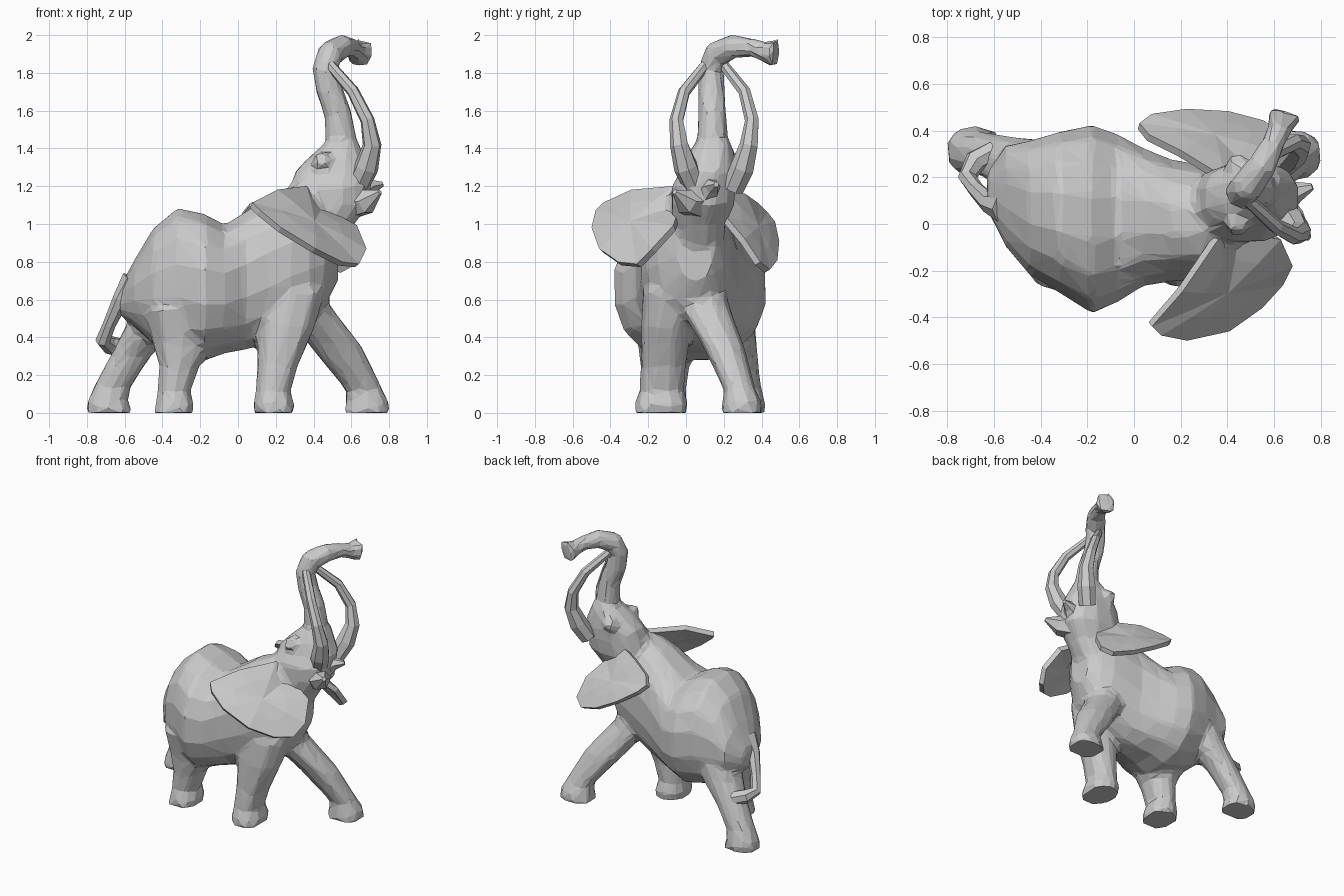
import bpy, bmesh, math
from mathutils import Vector

X, Y, Z = Vector((1, 0, 0)), Vector((0, 1, 0)), Vector((0, 0, 1))


def finish(bm, name):
    bmesh.ops.recalc_face_normals(bm, faces=bm.faces)
    mesh = bpy.data.meshes.new(name)
    bm.to_mesh(mesh)
    bm.free()
    ob = bpy.data.objects.new(name, mesh)
    bpy.context.collection.objects.link(ob)
    return ob


def loft(bm, sections, sides):
    """Skin sections of (centre, u half axis, v half axis, squareness)."""
    rings = []
    for c, u, v, p in sections:
        ring = []
        for i in range(sides):
            a = 2 * math.pi * (i + 0.5) / sides
            ca, sa = math.cos(a), math.sin(a)
            ring.append(bm.verts.new(c + u * math.copysign(abs(ca) ** p, ca)
                                     + v * math.copysign(abs(sa) ** p, sa)))
        rings.append(ring)
    for r, s in zip(rings, rings[1:]):
        for i in range(sides):
            j = (i + 1) % sides
            bm.faces.new((r[i], r[j], s[j], s[i]))
    bm.faces.new(rings[0])
    bm.faces.new(rings[-1])


def slab_x(bm, rows, sides):
    # rows: x, ymin, ymax, zmin, zmax
    loft(bm, [(Vector((x, (a + b) / 2, (c + d) / 2)), Y * (b - a) / 2, Z * (d - c) / 2, 0.88)
              for x, a, b, c, d in rows], sides)


def slab_z(bm, rows, sides):
    # rows: z, xmin, xmax, ymin, ymax
    loft(bm, [(Vector(((a + b) / 2, (c + d) / 2, z)), X * (b - a) / 2, Y * (d - c) / 2, 0.85)
              for z, a, b, c, d in rows], sides)


def tube(bm, pts, sides, ref):
    # pts: x, y, z, radius
    ps = [Vector(p[:3]) for p in pts]
    secs = []
    for i, p in enumerate(ps):
        t = (ps[min(i + 1, len(ps) - 1)] - ps[max(i - 1, 0)]).normalized()
        u = (ref - t * ref.dot(t)).normalized()
        secs.append((p, u * pts[i][3], t.cross(u) * pts[i][3], 1))
    loft(bm, secs, sides)


# Body with legs, head and trunk, fused into one faceted skin
bm = bmesh.new()
slab_x(bm, [(-.63, .06, .22, .52, .66), (-.55, -.1, .34, .46, .81), (-.45, -.22, .36, .36, .98),
            (-.32, -.30, .40, .30, 1.09), (-.18, -.39, .43, .27, 1.06), (-.07, -.34, .39, .31, 1.0),
            (.04, -.27, .33, .33, 1.07), (.16, -.25, .28, .36, 1.15), (.28, -.24, .26, .42, 1.2),
            (.38, -.21, .24, .48, 1.2), (.46, -.15, .2, .56, 1.14), (.53, -.05, .15, .7, 1.03)], 16)
# Front right and front left legs
slab_z(bm, [(0, .08, .31, -.28, .01), (.06, .08, .3, -.27, .01), (.11, .09, .28, -.25, -.01),
            (.25, .1, .32, -.24, 0), (.45, .1, .41, -.24, .03), (.65, .1, .47, -.23, .1)], 10)
slab_z(bm, [(0, .55, .81, .18, .41), (.06, .57, .80, .19, .4), (.12, .57, .77, .2, .37),
            (.35, .38, .66, .09, .31), (.57, .22, .49, -.04, .23), (.7, .15, .46, -.04, .2)], 10)
# Rear right and rear left legs
slab_z(bm, [(0, -.45, -.23, -.26, .01), (.05, -.44, -.23, -.25, .01), (.11, -.43, -.25, -.23, 0),
            (.25, -.42, -.2, -.24, .02), (.38, -.46, -.1, -.26, .1), (.55, -.5, -.05, -.3, .15)], 10)
slab_z(bm, [(0, -.81, -.55, .2, .42), (.06, -.8, -.58, .21, .42), (.13, -.77, -.57, .22, .4),
            (.3, -.68, -.46, .18, .38), (.45, -.6, -.32, .1, .37), (.62, -.55, -.2, .02, .36)], 10)
# Head
slab_z(bm, [(.86, .28, .53, -.06, .2), (1.0, .26, .62, -.07, .21), (1.1, .24, .7, -.08, .26),
            (1.2, .27, .71, -.08, .27), (1.28, .3, .71, -.03, .27), (1.36, .38, .67, 0, .26),
            (1.43, .46, .64, .05, .24)], 12)
# Eye brows
for s in (-1, 1):
    tube(bm, [(.44, .13 + s * .09, 1.31, .06), (.445, .125 + s * .16, 1.35, .045)], 6, Z)
# Trunk
tube(bm, [(.56, .14, 1.3, .1), (.545, .14, 1.45, .085), (.53, .14, 1.58, .075), (.48, .135, 1.72, .072),
          (.46, .135, 1.82, .07), (.485, .16, 1.9, .072), (.55, .25, 1.94, .065), (.6, .35, 1.935, .05),
          (.63, .42, 1.91, .055), (.65, .48, 1.905, .085)], 10, X)
body = finish(bm, "body")
m = body.modifiers.new("fuse", 'REMESH')
m.mode, m.voxel_size = 'VOXEL', 0.022
m = body.modifiers.new("relax", 'SMOOTH')
m.factor, m.iterations = 0.5, 3
m = body.modifiers.new("facets", 'DECIMATE')
m.ratio = 0.07

# Tusks, mirrored about the head's own centre line
for side, s in (("right", 1), ("left", -1)):
    bm = bmesh.new()
    path = [(.63, .05, 1.19, .06), (.68, .0, 1.3, .065), (.71, -.035, 1.42, .05), (.685, -.05, 1.55, .038),
            (.61, -.01, 1.7, .033), (.49, .1, 1.84, .028)]
    tube(bm, [(x, .15 + s * (y - .15), z, r) for x, y, z, r in path], 7, Y)
    finish(bm, side + "_tusk")

# Lower lip
bm = bmesh.new()
tube(bm, [(.62, .1, 1.15, .08), (.7, .14, 1.2, .045), (.765, .16, 1.21, .015)], 6, Z)
tube(bm, [(.6, .06, 1.12, .1), (.68, 0, 1.12, .07), (.75, -.06, 1.17, .015)], 6, Z)
finish(bm, "lower_lip")

# Tail curling onto the rear left leg
bm = bmesh.new()
tube(bm, [(-.55, .07, .7, .07), (-.62, .09, .6, .045), (-.68, .15, .47, .035), (-.715, .2, .385, .04),
          (-.68, .27, .36, .05), (-.6, .31, .34, .05)], 7, X)
finish(bm, "tail")


# Ears: dished fans with an inner ring, given thickness
def ear(name, rim, push):
    bm = bmesh.new()
    mid = sum((Vector(p) for p in rim), Vector()) / len(rim)
    push = Vector(push)
    outer = [bm.verts.new(p) for p in rim]
    inner = [bm.verts.new(mid.lerp(Vector(p), .55) + push * .7) for p in rim]
    centre = bm.verts.new(mid + push)
    for i in range(len(rim)):
        j = (i + 1) % len(rim)
        bm.faces.new((outer[i], outer[j], inner[j], inner[i]))
        bm.faces.new((inner[i], inner[j], centre))
    ob = finish(bm, name)
    m = ob.modifiers.new("thickness", 'SOLIDIFY')
    m.thickness, m.offset = 0.035, 0


ear("right_ear", [(.07, -.43, 1.1), (.11, -.47, 1.06), (.22, -.49, .97), (.4, -.45, .86), (.54, -.35, .79),
                  (.63, -.25, .78), (.67, -.17, .86), (.62, -.06, .98), (.44, -.03, 1.08),
                  (.35, -.06, 1.19), (.2, -.28, 1.17)], (.01, -.01, .02))
ear("left_ear", [(.02, .42, 1.05), (.07, .46, 1.0), (.22, .48, .9), (.4, .47, .8), (.55, .43, .75),
                 (.62, .38, .79), (.6, .3, .91), (.5, .2, 1.03), (.38, .19, 1.16),
                 (.2, .3, 1.15), (.06, .37, 1.1)], (.01, .01, .01))
